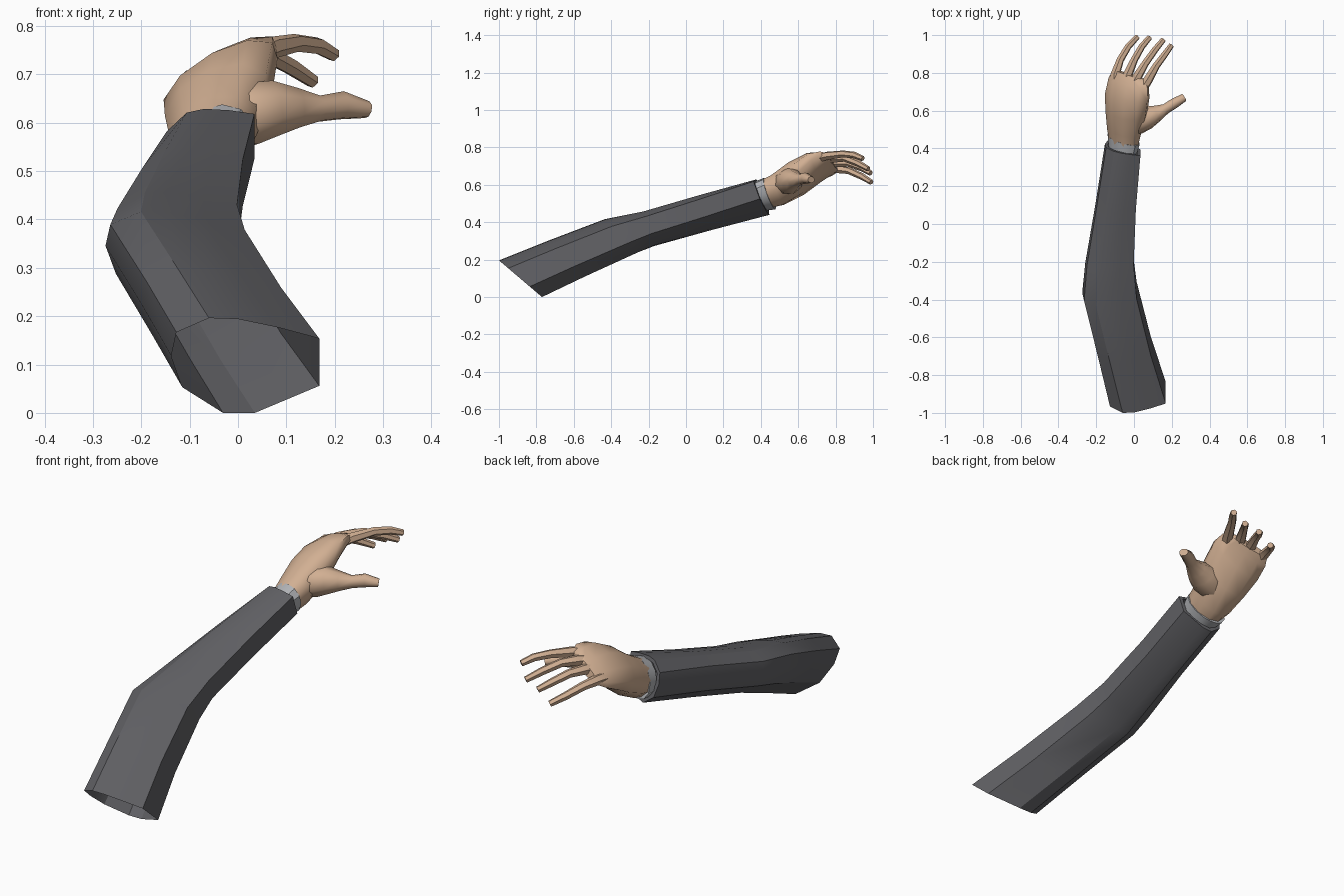
import bpy, bmesh, math
from mathutils import Vector


def material(name, rgb):
    m = bpy.data.materials.new(name)
    m.diffuse_color = (*rgb, 1)
    return m


CLOTH = material("dark_cloth", (0.12, 0.12, 0.13))
SHIRT = material("light_cloth", (0.45, 0.46, 0.48))
SKIN = material("skin", (0.64, 0.43, 0.29))


def ngon(n, turn=0.5):
    return [(math.cos(2 * math.pi * (i + turn) / n), math.sin(2 * math.pi * (i + turn) / n))
            for i in range(n)]


def loft(name, shape, stations, mat, caps=(True, True), angle=35):
    """Skin a cross-section through stations of (centre, side axis, up axis)."""
    bm = bmesh.new()
    rings = []
    for c, u, v in stations:
        c, u, v = Vector(c), Vector(u), Vector(v)
        rings.append([bm.verts.new(c + u * a + v * b) for a, b in shape])
    n = len(shape)
    for r, s in zip(rings, rings[1:]):
        for i in range(n):
            j = (i + 1) % n
            bm.faces.new((r[i], r[j], s[j], s[i]))
    if caps[0]:
        bm.faces.new(rings[0])
    if caps[1]:
        bm.faces.new(rings[-1])
    bmesh.ops.recalc_face_normals(bm, faces=bm.faces)
    me = bpy.data.meshes.new(name)
    bm.to_mesh(me)
    bm.free()
    ob = bpy.data.objects.new(name, me)
    bpy.context.collection.objects.link(ob)
    me.materials.append(mat)
    bpy.ops.object.select_all(action='DESELECT')
    ob.select_set(True)
    bpy.context.view_layer.objects.active = ob
    bpy.ops.object.shade_smooth_by_angle(angle=math.radians(angle))
    return ob


def digit(name, path, radii, sides=6, angle=35):
    """Tapered tube along a bent path; radii are (width, thickness)."""
    pts = [Vector(p) for p in path]
    st = []
    for i, p in enumerate(pts):
        d = (pts[min(i + 1, len(pts) - 1)] - pts[max(i - 1, 0)]).normalized()
        side = d.cross(Vector((-0.3, 0, 1))).normalized()
        st.append((p, side * radii[i][0], side.cross(d) * radii[i][1]))
    return loft(name, ngon(sides), st, SKIN, angle=angle)


# Sleeve: open ten-sided tube, bent at the elbow, rim folded in at the wrist
sleeve_shape = [(-.49, 1), (-.1, .98), (.45, .8), (1, .57), (1, -.43),
                (.13, -1), (-.3, -1), (-.85, -.46), (-1, .2), (-.93, .7)]
loft("sleeve", sleeve_shape, [
    ((.015, -.885, .098), (.153, 0, 0), (0, -.115, .098)),
    ((-.055, -.64, .205), (.144, 0, 0), (0, -.1, .095)),
    ((-.130, -.345, .328), (.144, 0, 0), (0, -.09, .088)),
    ((-.130, -.20, .368), (.128, 0, .01), (0, -.03, .092)),
    ((-.097, .10, .455), (.107, -.01, .015), (0, -.02, .096)),
    ((-.060, .405, .540), (.094, -.025, .025), (0, -.033, .093)),
    ((-.060, .405, .542), (.078, -.021, .021), (0, -.027, .076)),
], CLOTH, caps=(False, False), angle=28)

# Shirt cuff between sleeve and hand
loft("shirt_cuff", ngon(12), [
    ((-.060, .395, .539), (.076, -.020, .020), (0, -.027, .074)),
    ((-.055, .448, .553), (.087, -.025, .025), (0, -.024, .081)),
    ((-.055, .448, .553), (.075, -.020, .020), (0, -.020, .068)),
], SHIRT, caps=(True, True))

# Palm, rolled so the thumb side is higher
loft("palm", ngon(10), [
    ((-.056, .42, .547), (.078, -.02, .02), (0, -.024, .072)),
    ((-.052, .49, .573), (.092, -.02, .026), (-.008, -.026, .080)),
    ((-.041, .59, .634), (.110, -.02, .045), (-.018, -.035, .076)),
    ((-.036, .68, .690), (.118, -.02, .062), (-.018, -.028, .054)),
    ((-.028, .75, .714), (.108, -.03, .056), (-.012, -.012, .036)),
    ((-.022, .79, .719), (.090, -.03, .042), (-.006, -.004, .020)),
], SKIN, angle=60)

# Four curled fingers
fingers = {
    "index_finger": [(.025, .69, .737), (.070, .755, .755), (.12, .84, .765), (.165, .90, .759), (.198, .946, .740)],
    "middle_finger": [(-.02, .71, .722), (.018, .78, .740), (.06, .85, .742), (.11, .92, .715), (.155, .975, .685)],
    "ring_finger": [(-.06, .72, .700), (-.033, .79, .716), (.002, .87, .715), (.042, .94, .690), (.083, .988, .662)],
    "little_finger": [(-.10, .71, .670), (-.10, .79, .686), (-.072, .87, .676), (-.030, .94, .645), (.018, .991, .614)],
}
for name, path in fingers.items():
    digit(name, path, [(.030, .024), (.026, .023), (.020, .019), (.018, .018), (.015, .014)])

# Thumb with its broad fleshy base and web running into the palm
digit("thumb", [(-.06, .53, .595), (.02, .548, .617), (.07, .565, .628), (.12, .585, .629),
                (.168, .610, .629), (.215, .640, .636), (.266, .670, .627)],
      [(.06, .055), (.076, .070), (.066, .062), (.046, .044), (.028, .028), (.028, .030), (.022, .018)],
      sides=8, angle=50)
